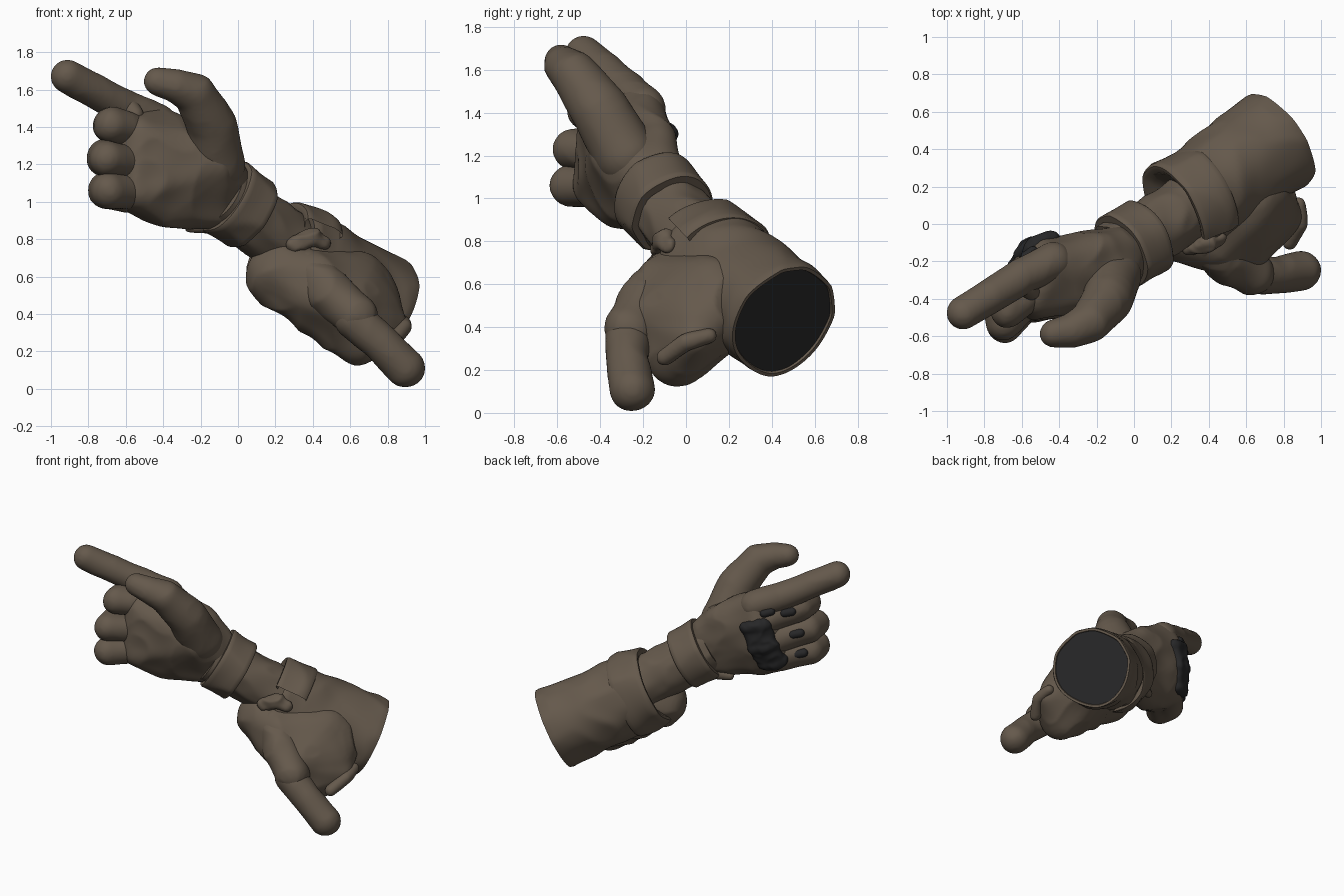
import bpy, bmesh, math
from mathutils import Vector, noise

if "Cube" in bpy.data.objects:
    bpy.data.objects.remove(bpy.data.objects["Cube"])


def material(name, rgb):
    m = bpy.data.materials.new(name)
    m.diffuse_color = (*rgb, 1)
    m.use_nodes = True
    m.node_tree.nodes["Principled BSDF"].inputs["Base Color"].default_value = m.diffuse_color
    return m


BROWN = material("brown cloth", (0.13, 0.1, 0.072))
DARK = material("dark rubber", (0.02, 0.02, 0.021))


def add_object(name, bm, mat):
    bmesh.ops.recalc_face_normals(bm, faces=bm.faces[:])
    me = bpy.data.meshes.new(name)
    bm.to_mesh(me)
    bm.free()
    me.materials.append(mat)
    ob = bpy.data.objects.new(name, me)
    bpy.context.scene.collection.objects.link(ob)
    for p in me.polygons:
        p.use_smooth = True
    return ob


def fold(p, scale, amp):
    """Soft ridged noise, used for cloth wrinkles."""
    q = Vector((p[0], p[1], p[2])) * scale
    return amp * (0.5 - 2 * abs(noise.noise(q)))


def hull(bm, balls):
    """Convex skin round a few balls given as (x, y, z, radius)."""
    verts, n = [], 260
    for x, y, z, r in balls:
        for i in range(n):
            c = 1 - 2 * (i + 0.5) / n
            s, a = math.sqrt(1 - c * c), i * 2.39996
            verts.append(bm.verts.new((x + r * s * math.cos(a), y + r * s * math.sin(a), z + r * c)))
    res = bmesh.ops.convex_hull(bm, input=verts)
    dead = {g for g in res["geom_interior"] + res["geom_unused"] if isinstance(g, bmesh.types.BMVert)}
    bmesh.ops.delete(bm, geom=list(dead), context="VERTS")


def chain(*balls):
    return [list(pair) for pair in zip(balls, balls[1:])]


def blob(name, hulls, mat=BROWN, voxel=0.014, amp=0.006, scale=5, smooth=8):
    """Fuse hulls into one smooth, lightly creased skin."""
    bm = bmesh.new()
    for h in hulls:
        hull(bm, h)
    ob = add_object(name, bm, mat)
    rm = ob.modifiers.new("fuse", "REMESH")
    rm.mode, rm.voxel_size, rm.use_smooth_shade = "VOXEL", voxel, True
    sm = ob.modifiers.new("soften", "SMOOTH")
    sm.factor, sm.iterations = 0.5, smooth
    ev = ob.evaluated_get(bpy.context.evaluated_depsgraph_get())
    me = bpy.data.meshes.new_from_object(ev)
    ob.modifiers.clear()
    ob.data = me
    moves = [v.normal * fold(v.co, scale, amp) for v in me.vertices]
    for v, d in zip(me.vertices, moves):
        v.co += d
    me.materials.clear()
    me.materials.append(mat)
    for p in me.polygons:
        p.material_index = 0
        p.use_smooth = True
    return ob


def tube(name, a, b, profile, mat=BROWN, amp=0.0, scale=5, sides=72, front_limit=-2):
    """Turned shape along a-b; profile is (fraction along, radius).
    Faces looking further forward than front_limit are left out."""
    a, b = Vector(a), Vector(b)
    axis = (b - a).normalized()
    u = axis.cross(Vector((0, 0, 1))).normalized()
    w = axis.cross(u)
    pts = []
    for (t0, r0), (t1, r1) in zip(profile, profile[1:]):
        steps = max(1, int(abs(t1 - t0) * (b - a).length / 0.02))
        pts += [(t0 + (t1 - t0) * k / steps, r0 + (r1 - r0) * k / steps) for k in range(steps)]
    pts.append(profile[-1])
    dirs = [u * math.cos(2 * math.pi * i / sides) + w * math.sin(2 * math.pi * i / sides)
            for i in range(sides)]
    bm, rings = bmesh.new(), []
    for t, r in pts:
        base = a.lerp(b, t)
        rings.append([bm.verts.new(base + d * max(0, r + (fold(base + d * 0.25, scale, amp) if r > 0.05 else 0)))
                      for d in dirs])
    for p, q in zip(rings, rings[1:]):
        for i in range(sides):
            j = (i + 1) % sides
            if dirs[i].y > front_limit:
                bm.faces.new((p[i], p[j], q[j], q[i]))
    bmesh.ops.delete(bm, geom=[v for v in bm.verts if not v.link_faces], context="VERTS")
    bmesh.ops.remove_doubles(bm, verts=bm.verts[:], dist=0.0001)
    ob = add_object(name, bm, mat)
    bpy.ops.object.select_all(action="DESELECT")
    bpy.context.view_layer.objects.active = ob
    ob.select_set(True)
    bpy.ops.object.shade_smooth_by_angle(angle=math.radians(45))
    return ob


# Sleeve, its turned-back flap and the dark cap on the open end
S0, S1 = (0.20, 0.04, 0.77), (0.775, 0.455, 0.425)
tube("sleeve", S0, S1, [(0.12, 0.16), (0.08, 0.235), (0.12, 0.25), (0.3, 0.268), (0.6, 0.275), (0.97, 0.282),
                        (1.0, 0.278), (1.0, 0.262), (0.97, 0.255)], amp=0.016, scale=4.5)
tube("sleeve_flap", (0.21, 0.06, 0.755), (0.385, 0.155, 0.655),
     [(0.25, 0.15), (0.0, 0.245), (0.0, 0.265), (0.06, 0.275), (0.75, 0.292),
      (0.95, 0.292), (1.0, 0.285), (1.0, 0.25)], amp=0.02, scale=3.5, front_limit=-0.5)
tube("sleeve_cap", S0, S1, [(0.985, 0.0), (0.985, 0.268)], mat=DARK)

# Forearm of the glove and the wrist cuff
tube("forearm", (0.36, 0.14, 0.71), (-0.1, -0.17, 1.04),
     [(0, 0.17), (0.5, 0.175), (1, 0.18), (1, 0)], amp=0.012)
tube("wrist_cuff", (0.075, -0.065, 0.93), (-0.07, -0.15, 1.03),
     [(0.0, 0.165), (0.0, 0.203), (0.06, 0.213), (0.5, 0.213),
      (0.94, 0.217), (1.0, 0.21), (1.0, 0.165)], amp=0.012, scale=4)
blob("cuff_tab", chain((-0.16, -0.12, 0.88, 0.05), (-0.26, -0.15, 0.865, 0.035)))

# Bulging gusset on the front of the sleeve
blob("sleeve_gusset", [
    [(0.23, -0.01, 0.61, 0.185), (0.64, -0.04, 0.275, 0.145), (0.76, 0.06, 0.42, 0.13),
     (0.42, -0.12, 0.60, 0.12), (0.58, -0.19, 0.42, 0.11), (0.6, 0.12, 0.5, 0.24),
     (0.81, 0.05, 0.36, 0.1)],
], amp=0.02, scale=4)
# Thumb-shaped lobe hanging from the gusset
blob("lobe_panel", chain((0.38, -0.11, 0.65, 0.095), (0.48, -0.19, 0.52, 0.125), (0.63, -0.26, 0.39, 0.12)),
     amp=0.012)
blob("lobe_tip", chain((0.62, -0.27, 0.37, 0.108), (0.76, -0.275, 0.25, 0.1), (0.895, -0.25, 0.11, 0.106)),
     amp=0.004)
blob("side_loop", chain((0.88, 0.11, 0.36, 0.04), (0.89, 0.0, 0.33, 0.04), (0.83, -0.1, 0.26, 0.04)), voxel=0.01)
blob("gusset_knot", chain((0.3, -0.13, 0.77, 0.04), (0.4, -0.10, 0.81, 0.05), (0.46, -0.08, 0.78, 0.035)),
     voxel=0.01, amp=0.015, scale=12)

# Palm and back of the hand
KNUCKLES = {"index": (-0.43, -0.21, 1.40), "middle": (-0.46, -0.18, 1.31),
            "ring": (-0.51, -0.20, 1.17), "little": (-0.54, -0.26, 1.04)}
blob("palm", [
    [(*k, 0.11) for k in KNUCKLES.values()]
    + [(-0.06, -0.15, 1.08, 0.14), (-0.13, -0.18, 0.99, 0.14), (-0.16, -0.15, 1.25, 0.11),
       (-0.38, -0.30, 1.0, 0.14), (-0.14, -0.30, 1.20, 0.15), (-0.53, -0.41, 1.06, 0.115),
       (-0.52, -0.40, 1.36, 0.10)],
], amp=0.012, scale=4.5)

# Thumb
blob("thumb", chain((-0.11, -0.28, 1.2, 0.15), (-0.14, -0.40, 1.41, 0.135), (-0.23, -0.52, 1.575, 0.112),
                    (-0.33, -0.57, 1.62, 0.092), (-0.43, -0.585, 1.645, 0.077)), amp=0.004)

# Pointing finger
blob("index_finger", chain((-0.43, -0.20, 1.42, 0.105), (-0.6, -0.28, 1.5, 0.097), (-0.912, -0.475, 1.67, 0.09)),
     amp=0.004)
blob("index_seam", chain((-0.55, -0.36, 1.46, 0.05), (-0.62, -0.29, 1.545, 0.06)), voxel=0.01)
blob("index_finger_pad", chain((-0.54, -0.145, 1.405, 0.028), (-0.58, -0.175, 1.42, 0.028)),
     mat=DARK, voxel=0.008, amp=0, smooth=3)

# Curled fingers: middle joint, end joint, and tip tucked into the palm
CURLED = {"middle": ((-0.675, -0.37, 1.41), (-0.675, -0.46, 1.41), (-0.55, -0.36, 1.38)),
          "ring": ((-0.71, -0.42, 1.235), (-0.70, -0.525, 1.23), (-0.56, -0.40, 1.21)),
          "little": ((-0.70, -0.45, 1.06), (-0.69, -0.54, 1.06), (-0.56, -0.41, 1.05))}
OUT, ALONG = Vector((-0.5, 0.86, 0.0)), Vector((-0.75, -0.5, 0.2))
guard_rows = []
for name, (pip, dip, tip) in CURLED.items():
    k = KNUCKLES[name]
    blob(name + "_finger", chain((*k, 0.105), (*pip, 0.102), (*dip, 0.097), (*tip, 0.09)), amp=0.005)
    # Small pad on the finger
    f = Vector(k).lerp(Vector(pip), 0.72) + Vector((-0.57, 0.75, 0.3)) * 0.09
    blob(name + "_finger_pad", chain((*(f - ALONG * 0.03), 0.03), (*(f + ALONG * 0.03), 0.03)),
         mat=DARK, voxel=0.008, amp=0, smooth=3)
    c = Vector(k) + OUT * 0.078 + ALONG * 0.02
    guard_rows.append([(*(c - ALONG * 0.095), 0.045), (*(c + OUT * 0.006), 0.06), (*(c + ALONG * 0.04), 0.05)])

# One knuckle guard across the back of the hand
blob("knuckle_guard", guard_rows + [
    [(*p[:3], p[3] - 0.008) for p in r + s] for r, s in zip(guard_rows, guard_rows[1:])],
    mat=DARK, voxel=0.01, amp=0.008, scale=11, smooth=4)
